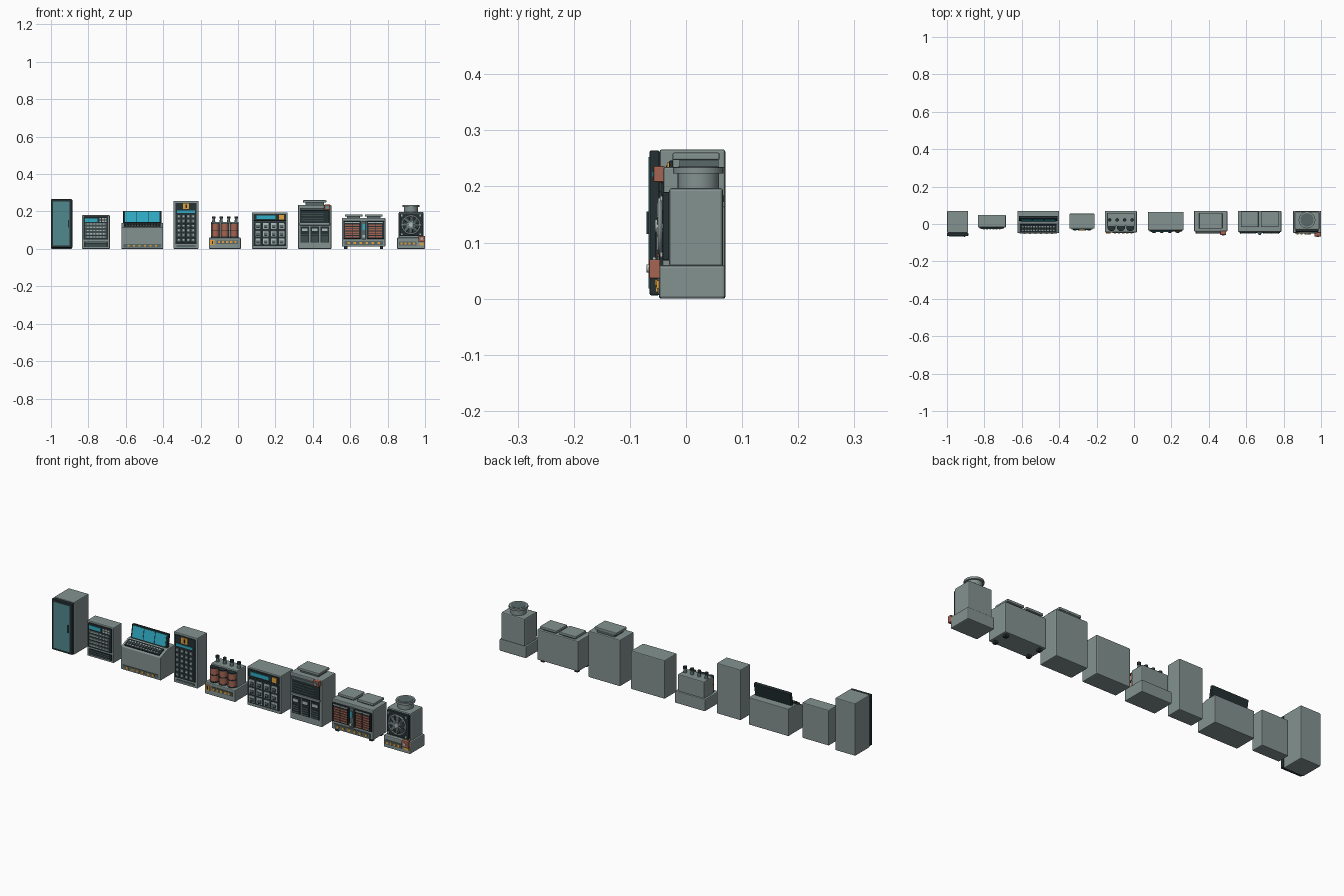
import bpy, bmesh, math
from mathutils import Matrix, Vector

cube = bpy.data.objects.get("Cube")
if cube:
    bpy.data.objects.remove(cube, do_unlink=True)


def material(name, r, g, b):
    m = bpy.data.materials.new(name)
    m.use_nodes = True
    m.diffuse_color = (r, g, b, 1)
    m.node_tree.nodes["Principled BSDF"].inputs["Base Color"].default_value = (r, g, b, 1)
    return m


SHELL = material("grey green metal", .23, .29, .28)
DARK = material("dark panel", .018, .03, .032)
STEEL = material("mid steel", .1, .14, .14)
PALE = material("pale metal", .42, .5, .49)
GLASS = material("teal glass", .08, .25, .27)
SCREEN = material("cyan screen", .03, .42, .56)
COPPER = material("copper", .38, .13, .085)
AMBER = material("amber", .8, .36, .04)


def finish(bm, name, mat, smooth=False):
    mesh = bpy.data.meshes.new(name)
    bmesh.ops.recalc_face_normals(bm, faces=bm.faces)
    bm.to_mesh(mesh)
    bm.free()
    mesh.materials.append(mat)
    ob = bpy.data.objects.new(name, mesh)
    bpy.context.collection.objects.link(ob)
    if smooth:
        bpy.ops.object.select_all(action='DESELECT')
        ob.select_set(True)
        bpy.context.view_layer.objects.active = ob
        bpy.ops.object.shade_smooth_by_angle(angle=math.radians(40))
    return ob


def box(name, mat, x, z, w, h, front, back, cols=1, rows=1, dx=0, dz=0, bevel=0):
    """Grid of boxes centred on x, rising from z."""
    bm = bmesh.new()
    for c in range(cols):
        for r in range(rows):
            px = x + (c - (cols - 1) / 2) * dx
            place = Matrix.Translation((px, (front + back) / 2, z + h / 2 + r * dz))
            bmesh.ops.create_cube(bm, size=1, matrix=place @ Matrix.Diagonal((w, back - front, h, 1)))
    if bevel:
        bmesh.ops.bevel(bm, geom=bm.edges[:], offset=bevel, segments=2, profile=.5, affect='EDGES')
    return finish(bm, name, mat)


def rod(name, mat, x, y, z, radius, length, cols=1, dx=0, forward=False, top=None):
    """Row of cylinders; upright ones rise from z, forward ones are centred on z."""
    bm = bmesh.new()
    turn = Matrix.Rotation(math.pi / 2, 4, 'X') if forward else Matrix.Translation((0, 0, length / 2))
    for c in range(cols):
        place = Matrix.Translation((x + (c - (cols - 1) / 2) * dx, y, z))
        bmesh.ops.create_cone(bm, cap_ends=True, segments=20, radius1=radius,
                              radius2=top or radius, depth=length, matrix=place @ turn)
    return finish(bm, name, mat, True)


def side_profile(name, mat, x, w, points):
    bm = bmesh.new()
    face = bm.faces.new([bm.verts.new((x - w / 2, y, z)) for y, z in points])
    new = bmesh.ops.extrude_face_region(bm, geom=[face])["geom"]
    bmesh.ops.translate(bm, vec=(w, 0, 0), verts=[v for v in new if isinstance(v, bmesh.types.BMVert)])
    bmesh.ops.bevel(bm, geom=bm.edges[:], offset=.003, segments=2, profile=.5, affect='EDGES')
    return finish(bm, name, mat)


# Server rack
x = -.943
box("rack_body", SHELL, x, 0, .112, .266, -.047, .07, bevel=.004)
box("rack_door", DARK, x, .006, .114, .258, -.065, -.047, bevel=.003)
box("rack_glass", GLASS, x - .001, .018, .088, .234, -.067, -.064)
box("rack_handle", DARK, x + .036, .115, .006, .04, -.07, -.066)

# Small control console
x = -.76
box("console_body", SHELL, x, 0, .15, .18, -.018, .048, bevel=.004)
box("console_panel", DARK, x, .05, .132, .122, -.024, -.016, bevel=.002)
box("console_screen", SCREEN, x - .025, .145, .066, .018, -.027, -.023)
box("console_lamps", PALE, x + .038, .145, .009, .008, -.027, -.023, 3, 2, .014, .011)
box("console_bars", STEEL, x, .058, .114, .012, -.026, -.023, rows=5, dz=.017)
box("console_keys", PALE, x, .061, .01, .006, -.029, -.025, 6, 5, .017, .017)
box("console_vent", DARK, x, .01, .128, .03, -.021, -.016)
box("console_vent_slats", STEEL, x, .014, .112, .004, -.024, -.02, rows=3, dz=.009)

# Operator desk with screen
x = -.512
side_profile("desk_body", SHELL, x, .224,
             [(-.048, 0), (.07, 0), (.07, .138), (.008, .138), (-.048, .116)])
slope = Matrix.Translation((x, -.02, .131)) @ Matrix.Rotation(math.atan2(.022, .056), 4, 'X')
for ob in (box("desk_keyboard", DARK, 0, -.003, .196, .005, -.023, .02),
           box("desk_front_keys", PALE, 0, .001, .009, .004, -.018, -.012, 12, 1, .015),
           box("desk_middle_keys", STEEL, 0, .001, .01, .005, -.008, -.001, 12, 1, .015),
           box("desk_back_keys", PALE, 0, .001, .009, .004, .004, .011, 12, 1, .015)):
    ob.matrix_world = slope
tilt = Matrix.Translation((x, .022, .134)) @ Matrix.Rotation(-.18, 4, 'X')
for ob in (box("desk_monitor", DARK, 0, 0, .204, .07, -.007, .009, bevel=.002),
           box("desk_monitor_glass", SCREEN, 0, .008, .06, .056, -.009, -.006, 3, 1, .063)):
    ob.matrix_world = tilt
box("desk_base_strip", STEEL, x, .008, .2, .018, -.051, -.046)
box("desk_lamps", AMBER, x, .012, .011, .01, -.054, -.05, 6, 1, .029)

# Tall keypad cabinet
x = -.278
box("keypad_cabinet", SHELL, x, 0, .134, .256, -.024, .055, bevel=.004)
box("keypad_panel", DARK, x, .03, .114, .216, -.03, -.022, bevel=.002)
box("keypad_sign", AMBER, x, .213, .034, .03, -.034, -.029)
box("keypad_sign_mark", DARK, x, .219, .008, .018, -.036, -.033)
box("keypad_screen", SCREEN, x, .193, .094, .012, -.033, -.029)
box("keypad_keys", STEEL, x, .04, .017, .017, -.034, -.029, 4, 6, .025, .025, bevel=.002)
box("keypad_key_caps", PALE, x, .046, .008, .007, -.036, -.033, 4, 6, .025, .025)
box("keypad_foot_vent", STEEL, x, .01, .1, .01, -.027, -.022)

# Transformer
x = -.07
box("transformer_base", SHELL, x, 0, .17, .06, -.045, .07, bevel=.004)
box("transformer_tank", SHELL, x, .056, .148, .088, -.012, .06, bevel=.004)
rod("transformer_coils", COPPER, x, -.017, .062, .02, .074, 3, .05)
for z in (.062, .097, .132):
    rod("transformer_coil_bands", DARK, x, -.017, z, .0215, .005, 3, .05)
rod("transformer_bushings", STEEL, x, .022, .142, .009, .024, 4, .04, top=.006)
rod("transformer_caps", DARK, x, .022, .162, .009, .012, 4, .04)
box("transformer_base_strip", STEEL, x + .012, .026, .116, .02, -.048, -.043)
box("transformer_lamps", AMBER, x + .012, .031, .012, .01, -.051, -.047, 5, 1, .022)
box("transformer_sign", AMBER, x - .067, .022, .024, .026, -.05, -.043)
box("transformer_sign_mark", DARK, x - .067, .027, .006, .016, -.052, -.049)

# Gauge cabinet
x = .17
box("gauge_cabinet", SHELL, x, 0, .19, .195, -.034, .064, bevel=.004)
box("gauge_header", DARK, x, .15, .174, .037, -.04, -.032, bevel=.002)
box("gauge_screen", SCREEN, x - .02, .16, .1, .018, -.043, -.039)
box("gauge_warning", AMBER, x + .063, .156, .026, .026, -.043, -.039)
box("gauge_panel", DARK, x, .016, .174, .13, -.039, -.032, bevel=.002)
box("gauge_frames", PALE, x, .024, .03, .032, -.043, -.038, 4, 3, .042, .041, bevel=.002)
box("gauge_faces", STEEL, x, .029, .02, .017, -.045, -.042, 4, 3, .042, .041)
box("gauge_lower_marks", DARK, x, .029, .014, .005, -.047, -.044, 4, 3, .042, .041)

# Processing unit with display hood
x = .41
box("processor_body", SHELL, x, 0, .178, .235, -.04, .07, bevel=.004)
box("processor_neck", STEEL, x, .23, .1, .022, -.012, .058)
box("processor_lid", SHELL, x, .247, .124, .013, -.024, .06, bevel=.003)
box("processor_hood", STEEL, x, .207, .158, .012, -.05, -.038, bevel=.002)
box("processor_display", DARK, x, .137, .156, .07, -.045, -.038, bevel=.002)
box("processor_display_lines", STEEL, x - .012, .15, .116, .003, -.047, -.044, rows=4, dz=.013)
box("processor_shelf", SHELL, x, .126, .162, .012, -.052, -.038, bevel=.002)
box("processor_bays", DARK, x, .034, .045, .086, -.045, -.038, 3, 1, .054)
box("processor_bay_slats", STEEL, x, .04, .036, .005, -.048, -.044, 3, 4, .054, .011)
box("processor_bay_labels", PALE, x, .096, .03, .014, -.048, -.044, 3, 1, .054)
box("processor_alarm", COPPER, x + .067, .208, .032, .028, -.058, -.038, bevel=.002)
box("processor_alarm_light", SCREEN, x + .067, .217, .012, .01, -.061, -.057)

# Twin radiator unit
x = .672
box("radiator_body", SHELL, x, .012, .232, .153, -.042, .07, bevel=.004)
box("radiator_front_feet", DARK, x, 0, .018, .014, -.032, -.014, 2, 1, .19)
box("radiator_back_feet", DARK, x, 0, .018, .014, .04, .058, 2, 1, .19)
box("radiator_necks", STEEL, x, .162, .07, .014, -.005, .058, 2, 1, .108)
box("radiator_lids", SHELL, x, .172, .094, .013, -.017, .068, 2, 1, .108, bevel=.003)
box("radiator_panels", DARK, x, .054, .094, .094, -.048, -.04, 2, 1, .124, bevel=.002)
box("radiator_fins", COPPER, x, .062, .074, .007, -.052, -.047, 2, 6, .124, .012)
box("radiator_fin_bars", DARK, x, .06, .003, .08, -.054, -.051, 6, 1, .041)
box("radiator_header", PALE, x, .138, .08, .005, -.052, -.047, 2, 1, .124)
box("radiator_column", STEEL, x, .05, .024, .1, -.052, -.04, bevel=.002)
box("radiator_column_light", SCREEN, x, .102, .012, .032, -.055, -.051)
box("radiator_valve", PALE, x, .06, .014, .014, -.06, -.051)
box("radiator_base_strip", STEEL, x, .02, .204, .022, -.046, -.04)
box("radiator_lamps", AMBER, x, .025, .012, .011, -.049, -.045, 6, 1, .032)

# Fan unit with chimney
x = .925
box("fan_base", SHELL, x, 0, .15, .06, -.048, .07, bevel=.005)
box("fan_housing", SHELL, x, .056, .132, .141, -.03, .066, bevel=.005)
rod("chimney_neck", SHELL, x, .022, .195, .037, .032)
rod("chimney_rim", SHELL, x, .022, .223, .045, .011)
rod("chimney_opening", STEEL, x, .022, .2335, .036, .002)
box("fan_panel", DARK, x, .068, .122, .122, -.042, -.028, bevel=.003)
box("fan_bolts", PALE, x, .074, .009, .009, -.046, -.041, 2, 2, .1, .1)
hub = Vector((x, -.046, .129))
bpy.ops.mesh.primitive_torus_add(location=hub, rotation=(math.pi / 2, 0, 0), major_radius=.048,
                                 minor_radius=.004, major_segments=32, minor_segments=6)
ring = bpy.context.object
ring.name = "fan_ring"
ring.data.materials.append(PALE)
bpy.ops.object.shade_smooth_by_angle()
for i in range(8):
    blade = box("fan_blade", STEEL, 0, .012, .013, .033, -.002, .002)
    blade.matrix_world = Matrix.Translation(hub) @ Matrix.Rotation(i * math.pi / 4, 4, 'Y') @ Matrix.Rotation(.35, 4, 'Z')
for i in range(4):
    guard = box("fan_guard", PALE, 0, -.046, .003, .092, -.006, -.003)
    guard.matrix_world = Matrix.Translation(hub) @ Matrix.Rotation((i + .5) * math.pi / 4, 4, 'Y')
rod("fan_hub", PALE, x, -.048, .129, .012, .014, forward=True)
box("fan_base_strip", STEEL, x - .018, .018, .094, .022, -.052, -.046)
box("fan_lamps", AMBER, x - .018, .023, .011, .011, -.055, -.051, 4, 1, .022)
box("fan_switch", COPPER, x + .057, .036, .036, .034, -.066, -.046, bevel=.002)
rod("fan_switch_knob", PALE, x + .057, -.067, .054, .007, .006, forward=True)
box("fan_switch_sign", AMBER, x + .057, .018, .022, .014, -.053, -.046)
